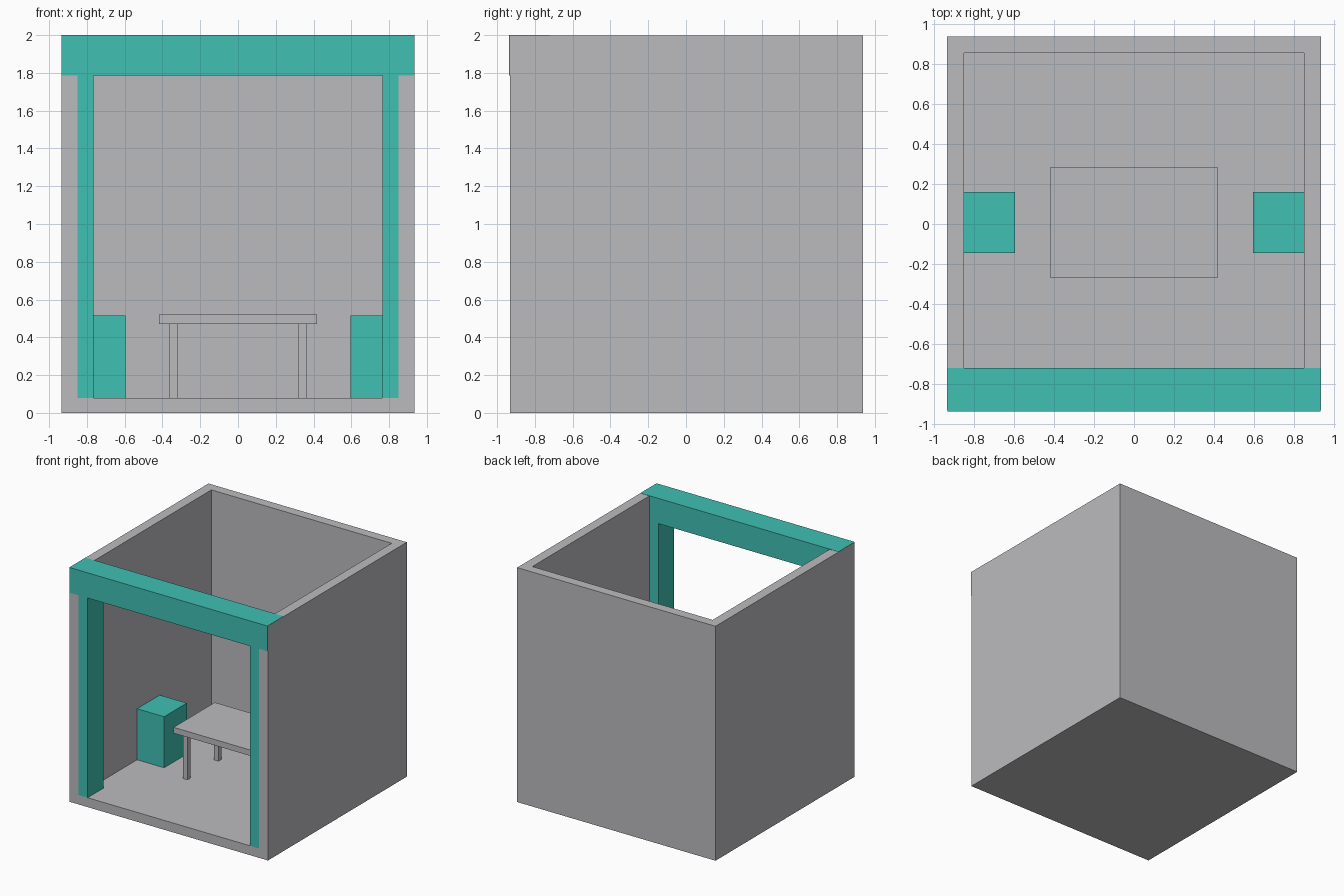
import bpy
import bmesh
from mathutils import Matrix, Vector

default = bpy.data.objects.get("Cube")
if default:
    bpy.data.objects.remove(default, do_unlink=True)


def material(name, colour):
    mat = bpy.data.materials.new(name)
    mat.use_nodes = True
    mat.diffuse_color = colour
    bsdf = next(n for n in mat.node_tree.nodes if n.type == 'BSDF_PRINCIPLED')
    bsdf.inputs["Base Color"].default_value = colour
    return mat


GREY = material("light grey", (0.5, 0.5, 0.52, 1))
TEAL = material("teal", (0.05, 0.53, 0.45, 1))


def box(name, low, high, mat):
    """Axis-aligned box between two corners."""
    low, high = Vector(low), Vector(high)
    bm = bmesh.new()
    place = Matrix.Translation((low + high) / 2) @ Matrix.Diagonal((high - low).to_4d())
    place[3][3] = 1
    bmesh.ops.create_cube(bm, size=1, matrix=place)
    mesh = bpy.data.meshes.new(name)
    bm.to_mesh(mesh)
    bm.free()
    mesh.materials.append(mat)
    obj = bpy.data.objects.new(name, mesh)
    bpy.context.collection.objects.link(obj)
    return obj


HALF = 0.935        # outer half width
INNER = 0.85        # inner half width
FLOOR = 0.08        # floor height
FRONT = -0.932      # front edge of the walls
BACK = 0.938
BEAM_BACK = -0.72
BEAM_BASE = 1.785

# Room shell, hollowed out through the top and the front
shell = box("room_shell", (-HALF, FRONT, 0), (HALF, BACK, 1.998), GREY)
cutter = box("room_cutter", (-INNER, -2, FLOOR), (INNER, 0.855, 3), GREY)
cutter.hide_render = True
cut = shell.modifiers.new("hollow", 'BOOLEAN')
cut.operation = 'DIFFERENCE'
cut.solver = 'EXACT'
cut.object = cutter
bpy.context.view_layer.objects.active = shell
bpy.ops.object.modifier_apply(modifier=cut.name)
bpy.data.objects.remove(cutter, do_unlink=True)

# Beam across the top of the open front
box("front_beam", (-HALF + 0.001, -0.938, BEAM_BASE), (HALF - 0.001, BEAM_BACK, 2), TEAL)

# Mirrored front pillars and side cabinets
for name, side in (("left", 1), ("right", -1)):
    def mirrored(part, x0, x1, y0, y1, z0, z1):
        xs = sorted((side * x0, side * x1))
        box(name + part, (xs[0], y0, z0), (xs[1], y1, z1), TEAL)

    mirrored("_pillar", 0.765, INNER, FRONT, BEAM_BACK, FLOOR, BEAM_BASE)
    mirrored("_cabinet", 0.595, INNER, -0.145, 0.16, FLOOR, 0.515)

# Table with four legs
TABLE_Y = 0.0075
box("table_top", (-0.418, TABLE_Y - 0.278, 0.47), (0.418, TABLE_Y + 0.278, 0.52), GREY)
for x_name, sx in (("left", 1), ("right", -1)):
    for y_name, sy in (("front", -1), ("back", 1)):
        x, y, r = sx * 0.342, TABLE_Y + sy * 0.208, 0.021
        box(f"table_leg_{y_name}_{x_name}", (x - r, y - r, FLOOR), (x + r, y + r, 0.47), GREY)
